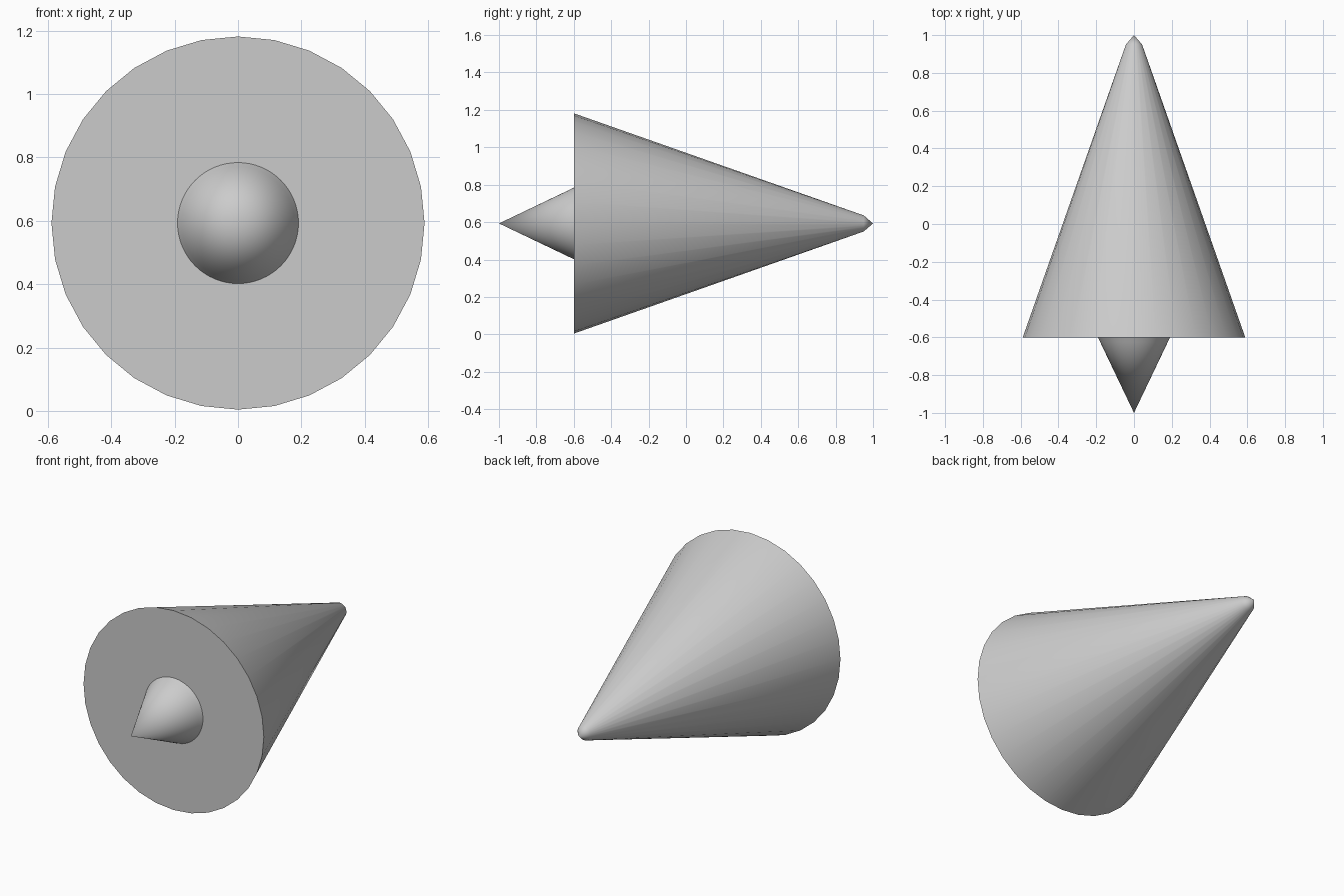
import bpy, bmesh
from math import sin, cos, pi, radians

if "Cube" in bpy.data.objects:
    bpy.data.objects.remove(bpy.data.objects["Cube"])

CENTRE_Z = 0.593


def lathe(name, profile, sides):
    """Revolve (y, radius) points around the y axis; radius 0 makes a tip."""
    bm = bmesh.new()
    rings = []
    for y, r in profile:
        count = sides if r > 0 else 1
        rings.append([bm.verts.new((r * sin(2 * pi * i / sides), y,
                                    CENTRE_Z + r * cos(2 * pi * i / sides)))
                      for i in range(count)])
    for a, b in zip(rings, rings[1:]):
        for i in range(sides):
            j = (i + 1) % sides
            quad = [a[i % len(a)], a[j % len(a)], b[j % len(b)], b[i % len(b)]]
            bm.faces.new(list(dict.fromkeys(quad)))
    bmesh.ops.recalc_face_normals(bm, faces=bm.faces)
    mesh = bpy.data.meshes.new(name)
    bm.to_mesh(mesh)
    bm.free()
    obj = bpy.data.objects.new(name, mesh)
    bpy.context.collection.objects.link(obj)
    bpy.ops.object.select_all(action='DESELECT')
    obj.select_set(True)
    bpy.context.view_layer.objects.active = obj
    bpy.ops.object.shade_smooth_by_angle(angle=radians(30))
    return obj


# Large cone with a flat base and a blunted tip
lathe("large_cone", [(-0.6, 0), (-0.6, 0.589), (0.95, 0.043), (1.0, 0)], 32)

# Small pointed cone standing out of the base, with a narrow band at its foot
lathe("small_cone", [(-1.0, 0), (-0.625, 0.179), (-0.6, 0.191)], 64)
